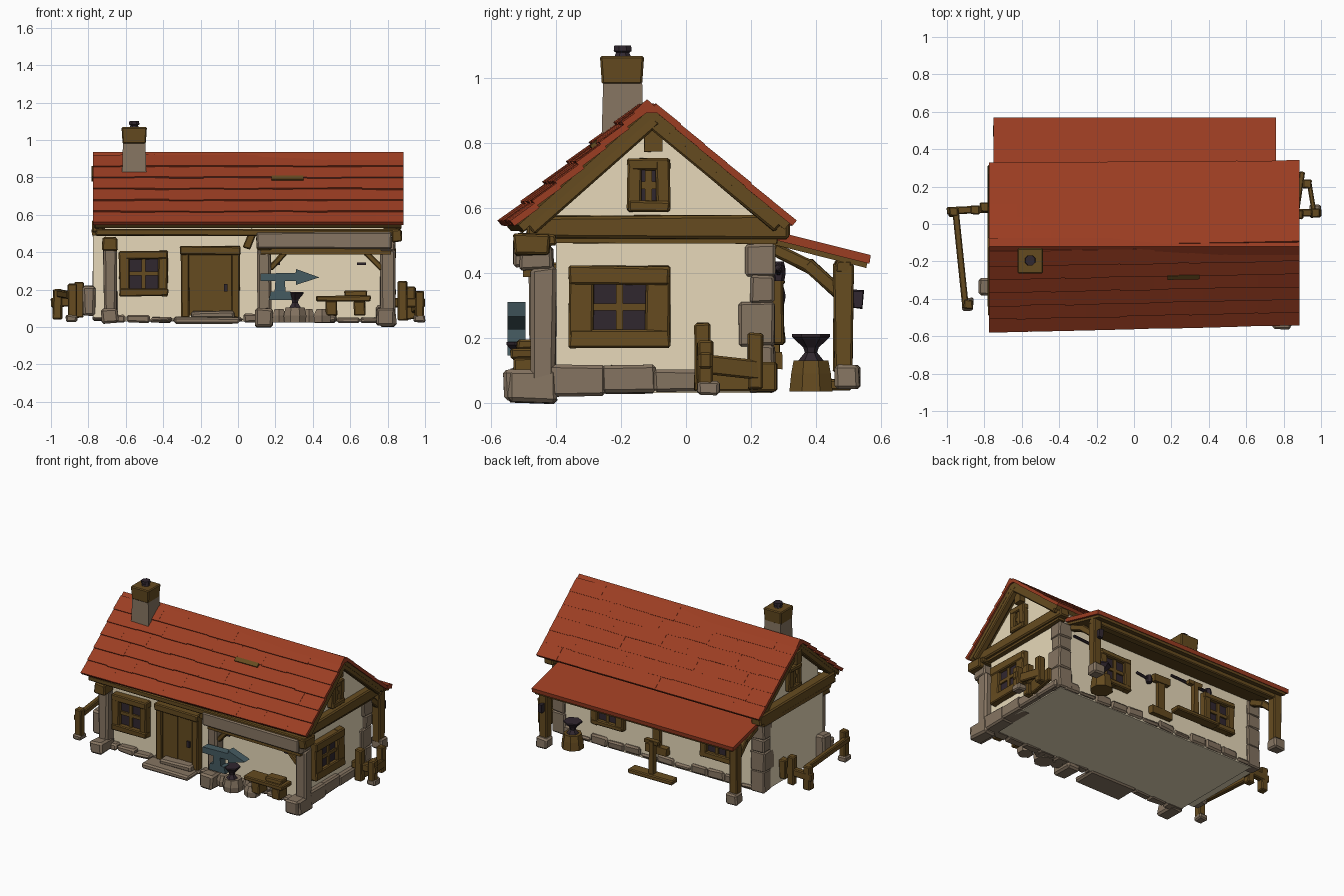
import bpy, bmesh, math, random
from mathutils import Vector

if "Cube" in bpy.data.objects:
    bpy.data.objects.remove(bpy.data.objects["Cube"])
random.seed(4)

def material(name, c):
    m = bpy.data.materials.new(name)
    m.diffuse_color = (*c, 1)
    m.use_nodes = True
    m.node_tree.nodes["Principled BSDF"].inputs["Base Color"].default_value = m.diffuse_color
    return m
RED = material("roof_red", (0.33, 0.047, 0.016))
WOOD = material("brown_wood", (0.130, 0.070, 0.014))
WALL = material("cream_plaster", (0.82, 0.71, 0.50))
STONE = material("grey_stone", (0.235, 0.175, 0.120))
DARK = material("dark_iron", (0.03, 0.02, 0.028))
TEAL = material("blue_grey_metal", (0.06, 0.105, 0.12))

HEX = [(0, 1, 3, 2), (4, 6, 7, 5), (0, 4, 5, 1), (2, 3, 7, 6), (0, 2, 6, 4), (1, 5, 7, 3)]

def add(name, verts, faces, mat, bevel=0):
    me = bpy.data.meshes.new(name)
    me.from_pydata([tuple(v) for v in verts], [], faces)
    bm = bmesh.new()
    bm.from_mesh(me)
    if bevel:
        bmesh.ops.bevel(bm, geom=bm.edges[:], offset=bevel, segments=1, affect='EDGES')
    bmesh.ops.recalc_face_normals(bm, faces=bm.faces)
    bm.to_mesh(me)
    bm.free()
    me.materials.append(mat)
    ob = bpy.data.objects.new(name, me)
    bpy.context.collection.objects.link(ob)
    return ob

def jitter(v, j):
    return Vector(v) + Vector([random.uniform(-j, j) for _ in range(3)])

def box(name, lo, hi, mat, j=0.0, bevel=0):
    vs = [jitter((x, y, z), j) for x in (lo[0], hi[0]) for y in (lo[1], hi[1]) for z in (lo[2], hi[2])]
    return add(name, vs, HEX, mat, bevel)

def beam(name, a, b, w, h, mat, j=0.003, bevel=0.006):
    a, b = Vector(a), Vector(b)
    d = (b - a).normalized()
    s = d.cross(Vector((0, 0, 1)) if abs(d.z) < 0.95 else Vector((0, 1, 0))).normalized()
    u = s.cross(d)
    vs = [jitter(p + s * w * i / 2 + u * h * k / 2, j) for p in (a, b) for i in (-1, 1) for k in (-1, 1)]
    return add(name, vs, HEX, mat, bevel)

def prism(name, prof, lo, hi, mat, axis='x'):
    """Extrude an outline (y,z) along x or (x,z) along y."""
    n = len(prof)
    vs = [(t, p, z) if axis == 'x' else (p, t, z) for t in (lo, hi) for p, z in prof]
    fs = [tuple(range(n)), tuple(range(n, 2 * n))]
    fs += [(i, (i + 1) % n, n + (i + 1) % n, n + i) for i in range(n)]
    return add(name, vs, fs, mat)

def drum(name, x, y, rings, mat, n=8):
    """Stack of (radius, z) rings."""
    vs = [(x + r * math.cos(6.2832 * (i + .5) / n), y + r * math.sin(6.2832 * (i + .5) / n), z)
          for r, z in rings for i in range(n)]
    fs = [tuple(range(n)), tuple(range(len(vs) - n, len(vs)))]
    for k in range(len(rings) - 1):
        fs += [(k * n + i, k * n + (i + 1) % n, k * n + n + (i + 1) % n, k * n + n + i) for i in range(n)]
    return add(name, vs, fs, mat)

def window(name, side, at, u, z, w, h, border, depth=0.04):
    """Framed four-pane window; at = wall plane, u = centre along the wall."""
    def part(n, u0, u1, z0, z1, d, mat, j=0.0, bev=0):
        sgn = -1 if side in ('front', 'left') else 1
        n0, n1 = sorted((at - sgn * 0.01, at + sgn * d))
        if side in ('front', 'back'):
            box(n, (u + u0, n0, z + z0), (u + u1, n1, z + z1), mat, j, bev)
        else:
            box(n, (n0, u + u0, z + z0), (n1, u + u1, z + z1), mat, j, bev)
    a, b = w / 2, h / 2
    part(name + "_pane", -a + .01, a - .01, -b + .01, b - .01, depth * .4, DARK)
    for s in (-1, 1):
        part(name + "_jamb", *sorted((s * a, s * (a - border))), -b, b, depth, WOOD, .004, .006)
        part(name + "_rail", -a, a, *sorted((s * b, s * (b - border * .75))), depth + .004, WOOD, .004, .006)
    part(name + "_mullion", -.011, .011, -b, b, depth * .65, WOOD)
    part(name + "_crossbar", -a, a, -.011, .011, depth * .65, WOOD)

# Main walls with gable peaks, floor and left wall slab
prism("house_walls", [(-.40, .03), (.26, .03), (.26, .56), (-.11, .87), (-.40, .63)], -.71, .80, WALL)
box("left_wall", (-.775, -.36, .05), (-.70, .20, .50), WALL)

# Main roof: sheathing plus overlapping tile courses
X0, X1 = -.775, .885
def roof_pt(x, t, side, lift):
    k = (x - X0) / (X1 - X0)
    ridge = Vector((x, -.135 + .03 * k, .905))
    eave = Vector((x, -.56 + .04 * k, .54)) if side < 0 else Vector((x, .312 + .012 * k, .545))
    d = eave - ridge
    n = Vector((0, -d.z, d.y)) if side > 0 else Vector((0, d.z, -d.y))
    return ridge + d * t + n.normalized() * lift

for side, nm in ((-1, "front"), (1, "back")):
    vs = [roof_pt(x, t, side, l) for x in (X0 + .01, X1 - .01) for t in (0, .985) for l in (-.022, .003)]
    add(nm + "_roof_boards", vs, HEX, WOOD)
    V, F = [], []
    step = .009 if side < 0 else .002
    for r in range(6):
        cuts = [X0] + [X0 + (X1 - X0) * (c + (r % 2) * .4 - .2) / 9 for c in range(1, 9)] + [X1]
        for xa, xb in zip(cuts, cuts[1:]):
            t0, t1 = r / 6, min(1.005, (r + 1) / 6 + random.uniform(.002, .015))
            up = random.uniform(-.001, .001)
            o = len(V)
            V += [roof_pt(x, t, side, l + (step if t == t1 else 0) + up)
                  for x in (xa, xb) for t in (t0, t1) for l in (0, .021)]
            F += [tuple(i + o for i in f) for f in HEX]
    add(nm + "_roof_tiles", V, F, RED)
    # Verge rafters at both gables
    for x in (X0 + .03, X1 - .035):
        beam(nm + "_verge_rafter", roof_pt(x, .02, side, -.03), roof_pt(x, .95, side, -.03), .045, .04, WOOD)
prism("ridge_cap", [(-.165, .893), (-.12, .935), (-.075, .893)], X0, X1, RED)
vs = [roof_pt(x, t, -1, l) for x in (.18, .35) for t in (.33, .38) for l in (.02, .033)]
add("roof_patch", vs, HEX, WOOD)

# Chimney
vs = [(-.555 + sx * r, -.195 + sy * r, z) for sx in (-1, 1) for sy in (-1, 1) for r, z in ((.066, .78), (.06, .99))]
add("chimney_stack", vs, HEX, STONE)
vs = [(-.555 + sx * r, -.197 + sy * r, z) for sx in (-1, 1) for sy in (-1, 1) for r, z in ((.062, .98), (.068, 1.068))]
add("chimney_cap", vs, HEX, WOOD, .006)
drum("chimney_pot", -.555, -.195, [(.03, 1.06), (.022, 1.078), (.03, 1.083), (.028, 1.10)], DARK)

# Gable beams, king posts and attic windows
for x, side, face in ((.82, 'right', .80), (-.74, 'left', -.71)):
    box("gable_beam", (x - .04, -.49, .505), (x + .03, .32, .575), WOOD, .004, .008)
    box("gable_under_beam", (x - .04, -.44, .49), (x + .01, .28, .515), WOOD, .003)
    box("king_post", (x - .04, -.13, .775), (x + .02, -.075, .86), WOOD, .003)
    window("attic_window", side, face, -.115, .67, .13, .16, .042, .035)
window("right_window", 'right', .80, -.205, .295, .31, .25, .075)
window("front_window", 'front', -.40, -.505, .285, .26, .24, .055, .05)
window("back_window", 'back', .26, -.43, .29, .24, .22, .05)
window("back_window", 'back', .26, .39, .29, .24, .22, .05)

# Front door with frame, boards, handle and step
for x in (-.285, -.012):
    box("door_jamb", (x - .022, -.45, .05), (x + .022, -.39, .42), WOOD, .004, .006)
box("door_lintel", (-.31, -.46, .385), (.012, -.39, .43), WOOD, .004, .006)
for i in range(4):
    box("door_board", (-.27 + i * .06, -.43 - .003 * (i % 2), .06), (-.211 + i * .06, -.39, .39), WOOD)
box("door_handle", (-.075, -.445, .19), (-.055, -.42, .23), DARK)
box("door_step", (-.34, -.55, .02), (.01, -.39, .055), STONE, .006, .01)
box("door_step_upper", (-.25, -.49, .04), (-.02, -.39, .085), STONE, .006, .01)

# Front posts, beams and porch bracing
for x in (-.685, .14, .80):
    box("front_stone_post", (x - .036, -.48, .05), (x + .038, -.40, .42), STONE, .006, .012)
    box("front_post_foot", (x - .045, -.55, .0 if x > 0 else .02), (x + .045, -.40, .10), STONE, .006, .012)
    box("front_post_bracket", (x - .04, -.51, .41), (x + .04, -.41, .48), WOOD if x < .7 else STONE, .005, .008)
box("front_beam", (-.76, -.52, .485), (.86, -.40, .52), WOOD, .004, .006)
box("porch_stone_beam", (.10, -.53, .42), (.82, -.46, .505), STONE, .004, .008)
box("porch_lower_beam", (.12, -.50, .388), (.82, -.41, .42), WOOD, .003)
box("beam_end", (.825, -.53, .455), (.875, -.42, .52), WOOD, .004, .006)
beam("door_side_post", (.045, -.44, .42), (.085, -.44, .52), .05, .04, WOOD)
for a, b in ((.17, .25), (.77, .68)):
    beam("porch_brace", (a, -.45, .31), (b, -.45, .40), .04, .03, WOOD)
for x in (.20, .66):
    box("porch_hook", (x - .025, -.415, .33), (x + .025, -.395, .345), DARK)

# Anvil-shaped sign
for nm, pts in (("sign_head", [(.12, .245), (.31, .245), (.31, .225), (.435, .265), (.31, .31), (.31, .29), (.12, .285)]),
                ("sign_neck", [(.195, .18), (.255, .18), (.25, .25), (.20, .25)]),
                ("sign_foot", [(.165, .145), (.29, .145), (.28, .19), (.175, .19)])):
    prism(nm, pts, -.55, -.495, TEAL, 'y')

# Anvils on blocks, loose stones and bench
def anvil(x, y, z, s):
    drum("anvil", x, y, [(.045 * s, z), (.02 * s, z + .03), (.025 * s, z + .045), (.062 * s, z + .078), (.062 * s, z + .087)], DARK, 6)
drum("front_anvil_block", .305, -.49, [(.062, .025), (.066, .06), (.055, .105)], STONE)
anvil(.305, -.50, .10, .85)
for x, y, r in ((.45, -.49, .05), (.22, -.47, .04), (.38, -.44, .03)):
    drum("loose_stone", x, y, [(r, .025), (r * 1.05, .06), (r * .7, .095)], STONE, 6)
box("bench_top", (.42, -.54, .135), (.71, -.43, .165), WOOD, .004, .006)
box("bench_block", (.57, -.52, .165), (.69, -.45, .195), WOOD, .004, .006)
for x in (.50, .65):
    box("bench_leg", (x - .03, -.53, .06), (x + .03, -.44, .14), WOOD, .004, .006)
drum("back_stump", .58, .385, [(.072, .035), (.066, .09), (.058, .13)], WOOD)
anvil(.58, .385, .125, .95)

# Foundation stones and corner stones
for i in range(12):
    x = -.66 + i * .125
    box("front_footing", (x - .06, -.45, .025), (x + .06, -.39, random.uniform(.045, .07)), STONE, .006, .01)
    box("back_footing", (x - .06, .25, .035), (x + .06, .275, random.uniform(.06, .10)), STONE, .006, .01)
for y0, y1, z0, z1 in ((-.56, -.42, .005, .10), (-.43, -.25, .02, .115), (-.26, -.09, .03, .115), (-.10, .08, .035, .10), (.07, .25, .035, .09)):
    box("right_footing", (.74, y0, z0), (.835, y1, z1), STONE, .004, .01)
for x in (-.72, .775):
    for z0, z1, y in ((.035, .18, .19), (.175, .31, .16), (.305, .395, .20), (.39, .49, .18)):
        box("corner_stone", (x - .055, y, z0), (x + .045, .272, z1), STONE, .004, .008)
box("left_stone", (-.83, -.38, .06), (-.76, -.29, .22), STONE, .006, .012)

# Rear lean-to roof on posts
def lean(y0, z0, y1, z1, th, xa, xb, nm, mat):
    prism(nm, [(y0, z0), (y1, z1), (y1 + .004, z1 + th), (y0, z0 + th)], xa, xb, mat)
lean(.24, .51, .565, .428, .027, -.75, .76, "lean_to_roof", RED)
lean(.25, .492, .555, .415, .017, -.735, .745, "lean_to_boards", WOOD)
beam("lean_to_beam", (-.74, .485, .42), (.745, .485, .42), .05, .04, WOOD)
for x in (-.71, .715):
    box("lean_to_post", (x - .03, .455, .09), (x + .03, .515, .43), WOOD, .004, .006)
    box("lean_to_post_base", (x - .042, .46, .045), (x + .042, .535, .115), STONE, .005, .01)
    beam("lean_to_brace", (x, .27, .475), (x, .39, .415), .04, .04, WOOD)
    beam("lean_to_brace_low", (x, .37, .43), (x, .475, .335), .04, .04, WOOD)
box("post_hook", (.70, .515, .29), (.73, .545, .345), DARK, .004)

# Rear workshop pieces: trestle, wall post, hanging tools
box("trestle_plank", (-.25, .44, .04), (.08, .51, .07), WOOD, .004, .006)
box("trestle_post", (-.10, .46, .06), (-.065, .495, .29), WOOD, .003)
box("trestle_bar", (-.13, .46, .27), (-.03, .49, .295), WOOD, .003)
box("wall_rack_post", (-.005, .26, .12), (.045, .29, .36), WOOD, .003)
for z, w in ((.13, .08), (.36, .06)):
    box("wall_rack_plate", (.02 - w, .26, z - .025), (.02 + w, .295, z + .025), WOOD, .003)
for x, w, z in ((.63, .09, .40), (-.20, .15, .41), (.17, .05, .33)):
    beam("hanging_tool", (x - w, .285, z), (x + w, .285, z + .012), .016, .018, DARK)
    drum("tool_head", x - w, .285, [(.018, z - .025), (.022, z), (.016, z + .025)], DARK, 6)

# Side fences: upright logs (x, y, bottom, top) and rails
for x, y, a, b in ((.88, .05, .035, .245), (.97, .06, .04, .19), (.925, .215, .04, .215),
                   (-.885, -.43, .03, .23), (-.965, .065, .04, .20), (-.85, .075, .05, .24), (-.80, .09, .08, .21)):
    beam("fence_post", (x, y, a), (x, y, b), .048, .048, WOOD)
for x, y in ((-.89, -.43), (.97, .07)):
    box("fence_post_stone", (x - .03, y - .035, .025), (x + .03, y + .035, .065), STONE, .004, .008)
for a, b, w, h in (((.82, .06, .13), (1.0, .06, .13), .04, .05), ((.965, .05, .12), (.935, .23, .10), .025, .06),
                   ((.87, .08, .08), (.90, .28, .08), .03, .09),
                   ((-.955, .08, .18), (-.90, -.45, .17), .035, .04), ((-1.0, .07, .13), (-.78, .08, .14), .04, .05)):
    beam("fence_rail", a, b, w, h, WOOD, 0)
